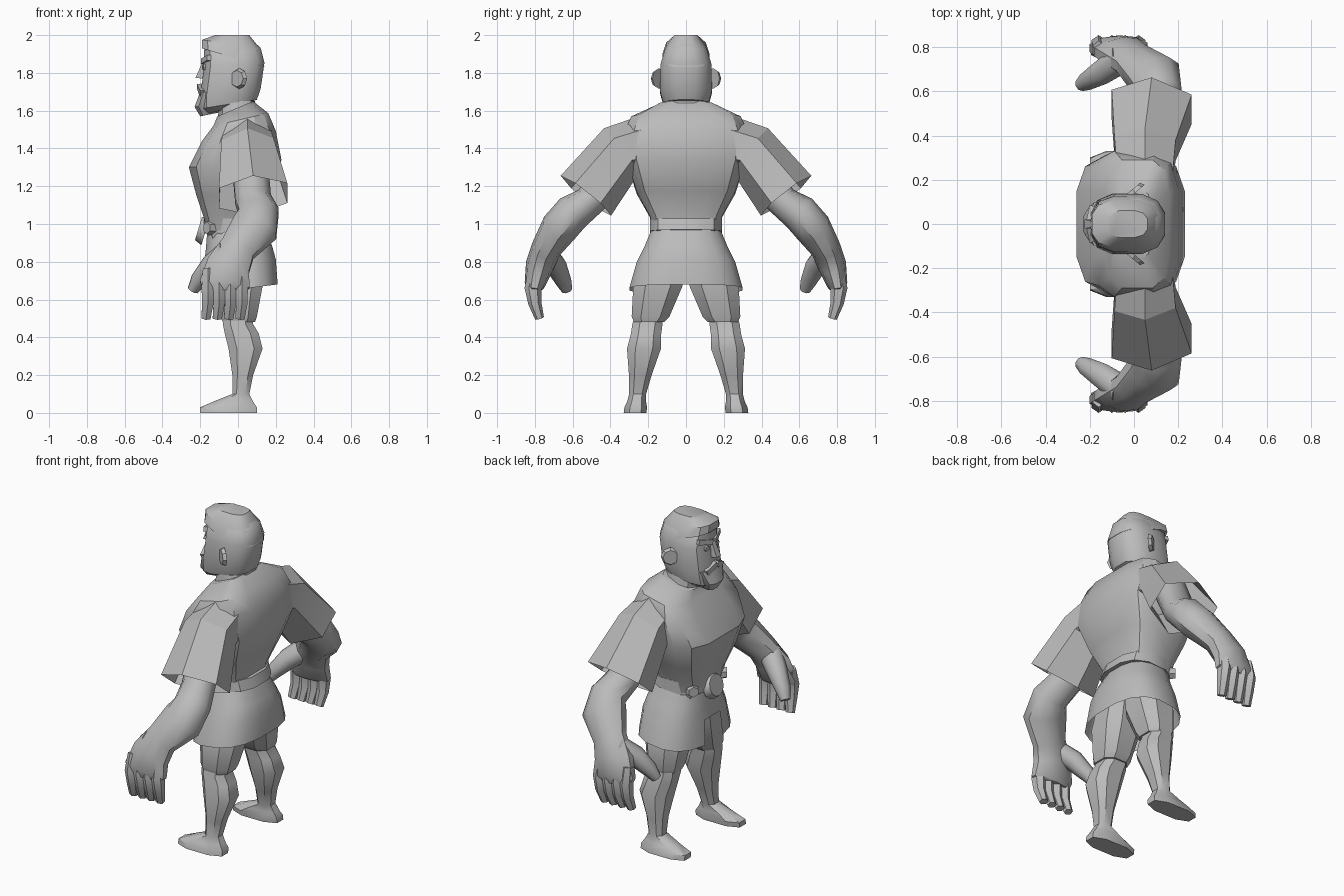
import bpy, bmesh, math
from mathutils import Vector

cube = bpy.data.objects.get("Cube")
if cube:
    bpy.data.objects.remove(cube, do_unlink=True)

grey = bpy.data.materials.new("plain grey")
grey.use_nodes = True
colour = (.5, .5, .5, 1)
grey.diffuse_color = colour
grey.node_tree.nodes["Principled BSDF"].inputs["Base Color"].default_value = colour


def finish(name, bm, paired=False, angle=35):
    """Turn a bmesh into a shaded object, mirrored across the body if paired."""
    bmesh.ops.recalc_face_normals(bm, faces=bm.faces)
    mesh = bpy.data.meshes.new(name)
    bm.to_mesh(mesh)
    bm.free()
    mesh.materials.append(grey)
    mesh.shade_smooth()
    mesh.set_sharp_from_angle(angle=math.radians(angle))
    obj = bpy.data.objects.new(name, mesh)
    bpy.context.collection.objects.link(obj)
    if paired:
        mirror = obj.modifiers.new("Mirror", 'MIRROR')
        mirror.use_axis = (False, True, False)
        mirror.use_mirror_merge = False


def skin(bm, rings, open_end=False, open_start=False):
    """Bridge rings of points and cap the ends that are closed."""
    loops = [[bm.verts.new(point) for point in ring] for ring in rings]
    for lower, upper in zip(loops, loops[1:]):
        for i in range(len(lower)):
            bm.faces.new((lower[i - 1], lower[i], upper[i], upper[i - 1]))
    if not open_start:
        bm.faces.new(loops[0])
    if not open_end:
        bm.faces.new(loops[-1])


def soften(value, power):
    return math.copysign(abs(value) ** (2 / power), value)


def stack(bm, rows, sides=12, power=2.6, tilt=0, offset=0, lean=0, **ends):
    """Level rounded rings (height, front, back, half width).

    The back is raised by tilt at the first ring, fading to none at the last.
    The centre line starts at offset on the ground and leans inward.
    """
    rings = []
    grow = 1 / soften(math.cos(math.pi / sides), power)
    for step, (z, front, back, width) in enumerate(rows):
        raised = tilt * (1 - step / (len(rows) - 1))
        ring = []
        for i in range(sides):
            angle = math.tau * (i + .5) / sides
            along = (1 + grow * soften(math.cos(angle), power)) / 2
            across = grow * soften(math.sin(angle), power)
            ring.append((front + (back - front) * along,
                         offset - lean * z + width * across,
                         z + raised * along))
        rings.append(ring)
    skin(bm, rings, **ends)


def limb(bm, path, sides=6, **ends):
    """Tube through (centre, depth, thickness) stations, square to its path."""
    centres = [Vector(station[0]) for station in path]
    last = len(path) - 1
    rings = []
    for i, (centre, depth, thickness) in enumerate(path):
        way = (centres[min(i + 1, last)] - centres[max(i - 1, 0)]).normalized()
        u = Vector((1, 0, 0))
        u = (u - way * way.dot(u)).normalized()
        v = way.cross(u)
        angles = [math.tau * (k + .5) / sides for k in range(sides)]
        rings.append([centres[i] + u * depth * math.cos(a) + v * thickness * math.sin(a)
                      for a in angles])
    skin(bm, rings, **ends)


def stacked_part(name, rows, paired=False, **options):
    bm = bmesh.new()
    stack(bm, rows, **options)
    finish(name, bm, paired)


def limb_part(name, path, paired=True, angle=35, **options):
    bm = bmesh.new()
    limb(bm, path, **options)
    finish(name, bm, paired, angle)


def disc(name, centre, facing, radius, depth, sides, paired=False):
    bm = bmesh.new()
    bmesh.ops.create_cone(bm, cap_ends=True, segments=sides, radius1=radius,
                          radius2=radius * .8, depth=depth)
    turn = Vector(facing).to_track_quat('Z', 'Y').to_matrix()
    for vert in bm.verts:
        vert.co = turn @ vert.co + Vector(centre)
    finish(name, bm, paired)


# Torso from the collar down, with the neck
stacked_part("torso", [
    (1.57, -.11, .08, .16), (1.52, -.13, .16, .29), (1.44, -.19, .2, .33),
    (1.3, -.26, .23, .31), (1.15, -.22, .17, .26), (1.03, -.18, .12, .19),
    (.9, -.15, .12, .17)], tilt=.08, power=3.6)
stacked_part("neck", [(1.5, -.11, .11, .14), (1.65, -.1, .09, .12)], tilt=.05)

# Tunic skirt from the hem up, with an arched opening at the front
skirt = bmesh.new()
stack(skirt, [(.63, -.19, .21, .3), (.78, -.18, .2, .26), (.87, -.17, .18, .22),
              (1, -.16, .12, .17)], sides=16, tilt=.05, open_end=True, open_start=True)
opening = []
for face in skirt.faces:
    middle = face.calc_center_median()
    if middle.x < -.1 and abs(middle.y) < .1 and middle.z < .8:
        opening.append(face)
bmesh.ops.delete(skirt, geom=opening, context='FACES')
finish("tunic_skirt", skirt)

# Belt, buckle and studs
stacked_part("belt", [(.95, -.18, .16, .19), (1.03, -.18, .14, .19)], tilt=.02)
disc("buckle", (-.19, 0, .97), (-1, 0, .3), .08, .04, 12)
disc("belt_stud", (-.15, .15, .98), (-1, .8, 0), .04, .04, 6, paired=True)

# Shorts
stacked_part("shorts", [
    (.48, -.08, .09, .08), (.51, -.09, .1, .1), (.67, -.11, .13, .13),
    (.88, -.12, .12, .1)], paired=True, sides=8, offset=.31, lean=.24)

# Lower legs and feet
stacked_part("lower_leg", [
    (0, -.2, .1, .06), (.03, -.2, .1, .06), (.06, -.13, .08, .05),
    (.1, -.03, .06, .045), (.2, -.03, .08, .06), (.34, -.05, .13, .09),
    (.42, -.07, .11, .08), (.47, -.08, .08, .08), (.56, -.07, .08, .07)],
    paired=True, sides=8, offset=.27, lean=.14)

# Sleeves, open at the hem
limb_part("sleeve", [
    ((.05, .17, 1.44), .14, .15), ((.05, .34, 1.39), .16, .15),
    ((.08, .53, 1.15), .21, .17)], angle=20, open_end=True)

# Arms down to the knuckles
limb_part("arm", [
    ((.06, .38, 1.35), .1, .09), ((.08, .5, 1.13), .1, .085),
    ((.11, .6, 1.06), .11, .1), ((.09, .67, .98), .13, .1),
    ((0, .74, .87), .1, .08), ((-.05, .775, .78), .12, .075),
    ((-.07, .8, .68), .14, .055), ((-.07, .8, .65), .12, .04)], angle=40, sides=10)

# Fingers and thumb
fingers = bmesh.new()
for finger in range(4):
    x = -.16 + finger * .06
    limb(fingers, [((x, .79, .76), .03, .04), ((x, .81, .66), .038, .045),
                   ((x, .8, .58), .034, .035), ((x - .01, .775, .5), .028, .024)])
finish("fingers", fingers, paired=True, angle=50)
limb_part("thumb", [
    ((-.05, .75, .85), .07, .06), ((-.14, .69, .78), .06, .06),
    ((-.21, .65, .7), .045, .045), ((-.24, .63, .65), .03, .03)], angle=50, sides=8)

# Head from the jaw up, and the swept hair cap
stacked_part("head", [
    (1.58, -.17, .05, .08), (1.61, -.2, .1, .12), (1.68, -.2, .12, .137),
    (1.83, -.18, .14, .135), (1.92, -.18, .12, .11), (1.96, -.15, .09, .07)], tilt=.06)
stacked_part("hair", [
    (1.93, -.19, .14, .125), (1.975, -.19, .12, .105),
    (2, -.12, .06, .06)], tilt=-.1, power=3)

# Face: nose, brows, eyes, moustache and beard
limb_part("nose", [((-.18, 0, 1.86), .01, .02), ((-.19, 0, 1.77), .05, .03)],
          paired=False, sides=4)
limb_part("brow", [((-.18, .01, 1.86), .025, .02), ((-.15, .1, 1.88), .02, .02)], sides=4)
disc("eye", (-.18, .05, 1.83), (-1, .2, 0), .02, .01, 8, paired=True)
limb_part("moustache", [((-.2, 0, 1.73), .025, .02), ((-.18, .07, 1.69), .03, .03)], sides=4)
stacked_part("beard", [(1.57, -.2, -.1, .05), (1.62, -.23, -.09, .08),
                       (1.7, -.2, -.08, .11)], tilt=.02, sides=10)

# Ears
disc("ear", (0, .15, 1.77), (-1, 1.2, 0), .055, .02, 8, paired=True)
